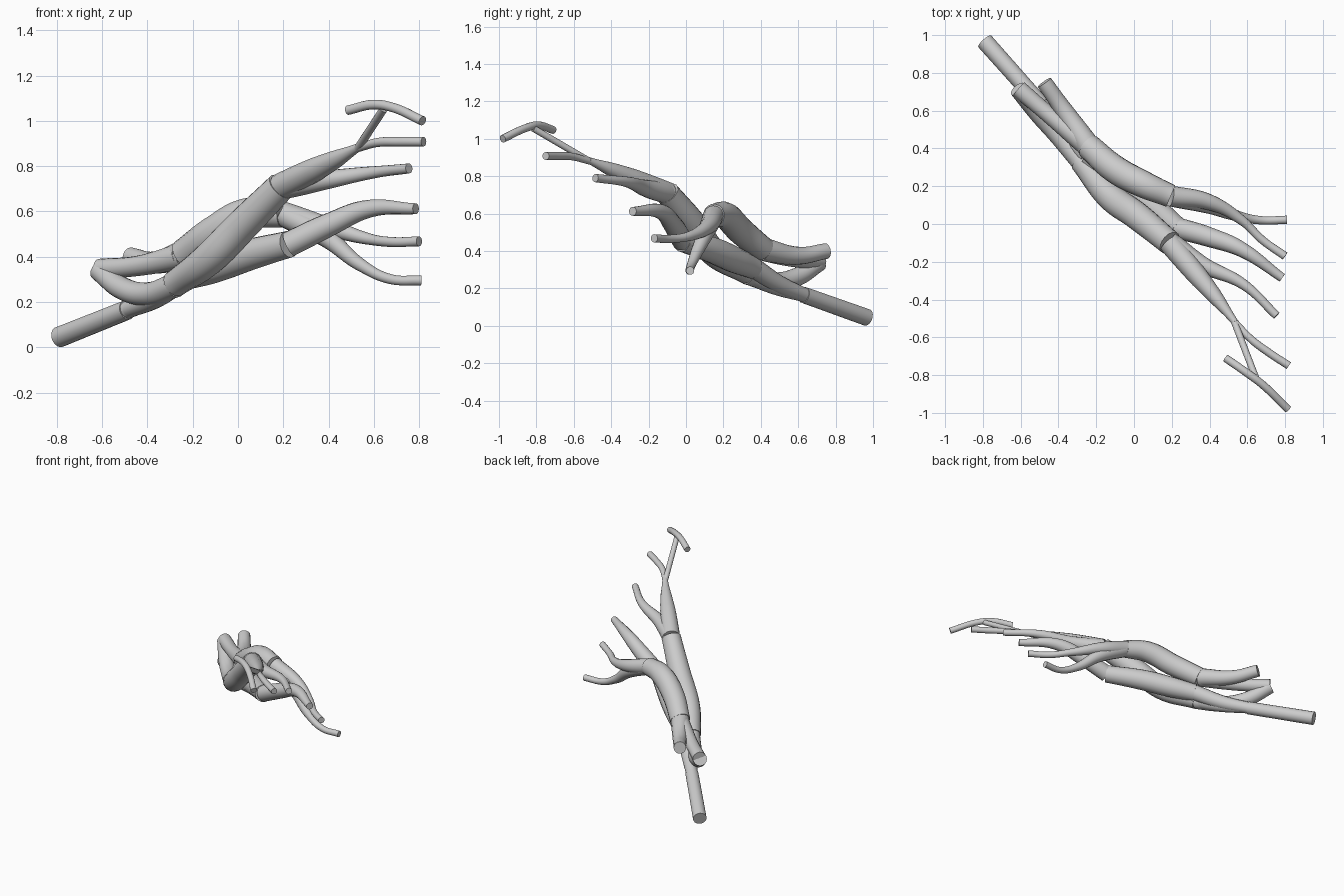
import bpy


def tube(name, pts):
    """Smooth round tube through (x, y, z, radius) points, capped at both ends."""
    cu = bpy.data.curves.new(name, 'CURVE')
    cu.dimensions = '3D'
    cu.bevel_depth = 1.0
    cu.bevel_resolution = 6
    cu.resolution_u = 12
    cu.use_fill_caps = True
    sp = cu.splines.new('BEZIER')
    sp.radius_interpolation = 'CARDINAL' if len(pts) > 2 else 'LINEAR'
    sp.bezier_points.add(len(pts) - 1)
    for bp, (x, y, z, r) in zip(sp.bezier_points, pts):
        bp.co = (x, y, z)
        bp.radius = r
        bp.handle_left_type = bp.handle_right_type = 'AUTO'
    ob = bpy.data.objects.new(name, cu)
    bpy.context.collection.objects.link(ob)
    bpy.ops.object.select_all(action='DESELECT')
    ob.select_set(True)
    bpy.context.view_layer.objects.active = ob
    bpy.ops.object.convert(target='MESH')
    bpy.ops.object.shade_smooth_by_angle()
    return bpy.context.object


# root pipe
tube("root_pipe", [(-.79, .967, .045, .046), (-.49, .63, .165, .044)])

# three thick trunks
tube("tall_trunk", [(-.28, .33, .28, .06), (-.13, .15, .39, .073),
                    (.02, .04, .54, .074), (.19, -.10, .71, .066)])
tube("low_trunk", [(-.24, .36, .31, .06), (-.11, .26, .352, .07),
                   (.04, .14, .405, .07), (.225, -.02, .455, .06)])
tube("arched_trunk", [(-.24, .41, .41, .068), (-.10, .29, .51, .074),
                      (.05, .21, .59, .072), (.195, .148, .59, .062)])

# feeders from the lower-left ends into the trunks
tube("root_to_low", [(-.49, .63, .165, .04), (-.37, .50, .22, .048), (-.24, .36, .31, .055)])
tube("root_to_tall", [(-.49, .63, .165, .038), (-.38, .48, .21, .045), (-.28, .33, .28, .055)])
tube("left_to_tall", [(-.615, .715, .34, .046), (-.51, .59, .26, .05),
                      (-.40, .47, .235, .052), (-.275, .325, .275, .055)])
tube("left_to_arched", [(-.61, .715, .345, .046), (-.44, .57, .36, .045), (-.24, .41, .405, .058)])
tube("back_to_arched", [(-.475, .75, .40, .042), (-.37, .60, .375, .048), (-.24, .41, .41, .062)])

# branches from the tall trunk
tube("upper_branch", [(.19, -.10, .71, .06), (.35, -.29, .79, .052),
                      (.45, -.41, .84, .036), (.535, -.52, .885, .018)])
tube("upper_twig", [(.53, -.515, .88, .018), (.62, -.61, .905, .02),
                    (.72, -.685, .908, .021), (.82, -.75, .908, .021)])
tube("fork_stem", [(.53, -.515, .88, .018), (.645, -.815, 1.055, .018)])
tube("fork_bar", [(.485, -.71, 1.047, .021), (.60, -.79, 1.072, .021),
                  (.68, -.85, 1.06, .021), (.815, -.98, 1.0, .021)])
tube("side_branch", [(.19, -.10, .71, .058), (.36, -.215, .735, .045),
                     (.58, -.32, .77, .028), (.755, -.485, .79, .022)])

# branch from the low trunk
tube("middle_branch", [(.225, -.02, .455, .056), (.40, -.07, .54, .052),
                       (.57, -.135, .61, .04), (.785, -.285, .612, .024)])

# branches from the arched trunk
tube("right_branch", [(.195, .148, .59, .055), (.40, .115, .53, .042),
                      (.57, .02, .48, .026), (.68, -.085, .465, .022), (.80, -.17, .468, .022)])
tube("drooping_branch", [(.195, .148, .59, .055), (.39, .10, .485, .044),
                         (.54, .045, .365, .029), (.67, .02, .302, .022), (.81, .022, .295, .022)])
